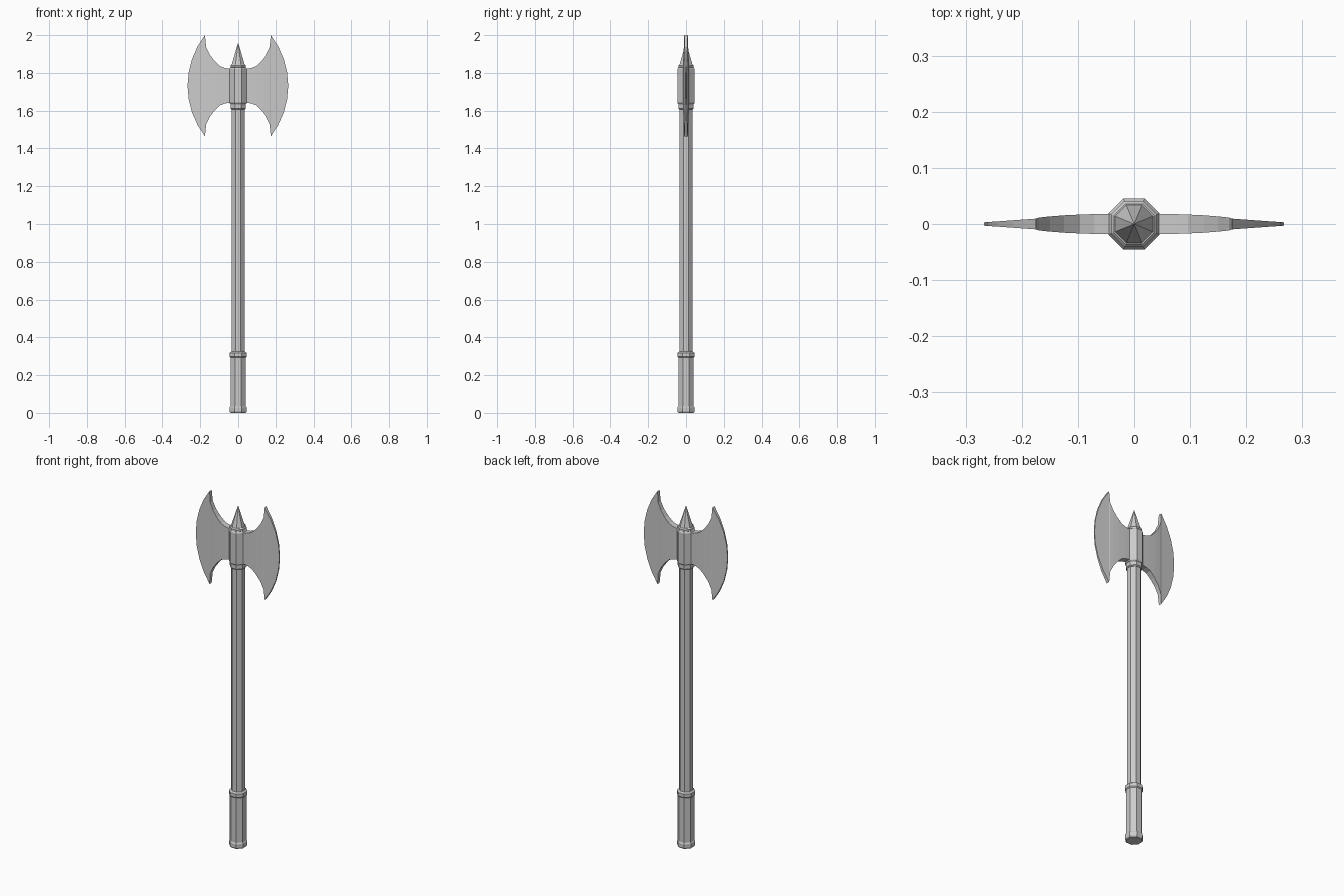
import bpy, bmesh, math

if "Cube" in bpy.data.objects:
    bpy.data.objects.remove(bpy.data.objects["Cube"])

SIDES = 8


def finish(name, bm):
    bmesh.ops.remove_doubles(bm, verts=bm.verts, dist=1e-5)
    bmesh.ops.recalc_face_normals(bm, faces=bm.faces)
    mesh = bpy.data.meshes.new(name)
    bm.to_mesh(mesh)
    bm.free()
    obj = bpy.data.objects.new(name, mesh)
    bpy.context.collection.objects.link(obj)
    return obj


def loft(name, rings):
    """Skin a list of equal-length vertex rings and cap both ends."""
    bm = bmesh.new()
    loops = [[bm.verts.new(p) for p in ring] for ring in rings]
    n = len(rings[0])
    for a, b in zip(loops, loops[1:]):
        for i in range(n):
            j = (i + 1) % n
            bm.faces.new((a[i], a[j], b[j], b[i]))
    bm.faces.new(loops[0][::-1])
    bm.faces.new(loops[-1])
    return finish(name, bm)


def octagon_part(name, profile):
    """Eight-sided turned part; profile is (half width across flats, z)."""
    rings = []
    for half, z in profile:
        r = half / math.cos(math.pi / SIDES)
        angles = [(i + 0.5) * 2 * math.pi / SIDES for i in range(SIDES)]
        rings.append([(r * math.cos(a), r * math.sin(a), z) for a in angles])
    return loft(name, rings)


# Handle: shaft, grip and its end rings
octagon_part("shaft", [(0.034, 0.30), (0.034, 1.63)])
octagon_part("grip", [(0.041, 0.02), (0.041, 0.31)])
octagon_part("pommel_ring", [(0.040, 0.0), (0.045, 0.008), (0.045, 0.028), (0.041, 0.035)])
octagon_part("grip_ring", [(0.041, 0.293), (0.045, 0.298), (0.045, 0.318), (0.036, 0.324)])

# Head: socket, collars and top spike
octagon_part("lower_collar", [(0.036, 1.607), (0.041, 1.612), (0.041, 1.632), (0.038, 1.64)])
octagon_part("socket", [(0.041, 1.635), (0.0455, 1.642), (0.0455, 1.820), (0.040, 1.829)])
octagon_part("upper_collar", [(0.036, 1.825), (0.041, 1.830), (0.041, 1.839), (0.036, 1.845)])
octagon_part("spike", [(0.036, 1.838), (0.0003, 1.96)])

# Blades: stations of (x, half height, half thickness)
stations = [(0.038, 0.089, 0.018), (0.070, 0.094, 0.0177), (0.096, 0.104, 0.0168),
            (0.125, 0.132, 0.0155), (0.150, 0.165, 0.0135), (0.169, 0.205, 0.0115),
            (0.175, 0.268, 0.0095)]
radius, spread = 0.436, math.radians(37.9)
for k in (3, 2, 1, 0):
    a = spread * k / 4
    x = 0.267 - radius * (1 - math.cos(a))
    t = 0.003 + 0.0065 * (0.267 - x) / 0.092
    stations.append((x, max(radius * math.sin(a), 0.002), t))

for side, name in ((1, "right_blade"), (-1, "left_blade")):
    loft(name, [[(side * x, -t, 1.732 - h), (side * x, t, 1.732 - h),
                 (side * x, t, 1.732 + h), (side * x, -t, 1.732 + h)]
                for x, h, t in stations])
